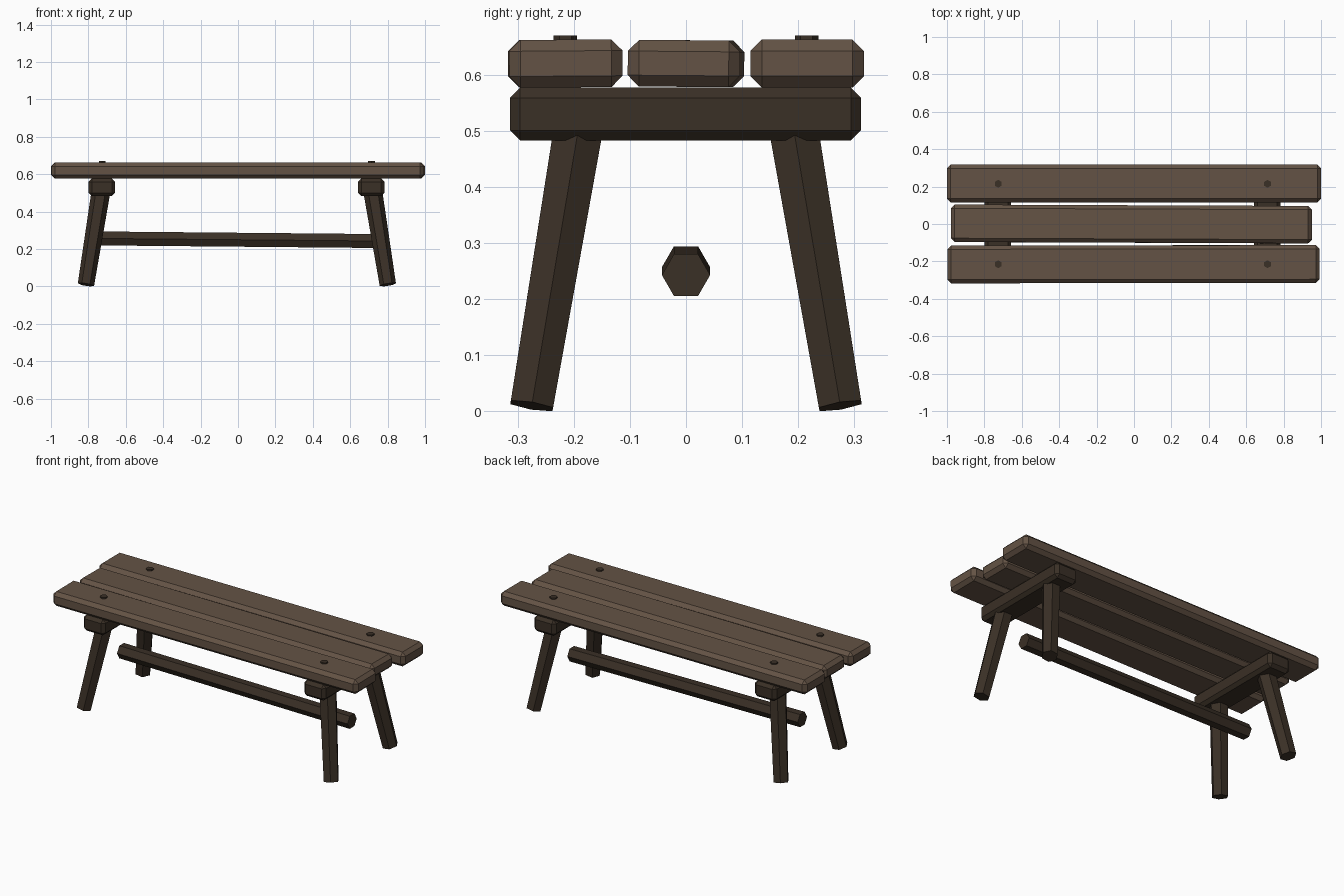
import bpy, bmesh
from mathutils import Matrix, Vector

cube = bpy.data.objects.get("Cube")
if cube:
    bpy.data.objects.remove(cube, do_unlink=True)


def material(name, color):
    mat = bpy.data.materials.new(name)
    mat.use_nodes = True
    mat.diffuse_color = (*color, 1)
    mat.node_tree.nodes["Principled BSDF"].inputs["Base Color"].default_value = (*color, 1)
    return mat


PLANK = material("seat wood", (0.127, 0.086, 0.059))
FRAME = material("dark wood", (0.042, 0.029, 0.019))


def add(name, bm, mat):
    mesh = bpy.data.meshes.new(name)
    bm.to_mesh(mesh)
    bm.free()
    mesh.materials.append(mat)
    obj = bpy.data.objects.new(name, mesh)
    bpy.context.collection.objects.link(obj)
    return obj


def timber(name, center, size, chamfer, mat, yaw=0, roll=0):
    """Squared timber with every edge chamfered once."""
    bm = bmesh.new()
    bmesh.ops.create_cube(bm, size=1)
    bmesh.ops.scale(bm, vec=size, verts=bm.verts)
    bmesh.ops.bevel(bm, geom=bm.edges[:], offset=chamfer, segments=1, affect='EDGES')
    turn = Matrix.Rotation(yaw, 4, 'Z') @ Matrix.Rotation(roll, 4, 'X')
    bm.transform(Matrix.Translation(center) @ turn)
    return add(name, bm, mat)


def hex_pole(name, start, end, r_start, r_end, corner_axis, mat):
    """Six-sided pole between two points, with corners facing corner_axis."""
    start, end = Vector(start), Vector(end)
    axis = end - start
    z = axis.normalized()
    y = Vector(corner_axis)
    y = (y - z * y.dot(z)).normalized()
    frame = Matrix((y.cross(z), y, z)).transposed().to_4x4()
    bm = bmesh.new()
    bmesh.ops.create_cone(bm, cap_ends=True, segments=6, radius1=r_start,
                          radius2=r_end, depth=axis.length)
    bm.transform(Matrix.Translation((start + end) / 2) @ frame)
    return add(name, bm, mat)


# Seat planks, the middle one shorter and slightly crooked
timber("front_plank", (-0.003, -0.215, 0.62), (1.99, 0.202, 0.085), 0.02, PLANK, 0.001, 0.008)
timber("middle_plank", (-0.014, 0, 0.62), (1.93, 0.2, 0.083), 0.02, PLANK, -0.004, -0.008)
timber("back_plank", (0, 0.216, 0.62), (2.0, 0.202, 0.085), 0.02, PLANK)

# Each end: crossbeam, a pair of splayed legs and a pair of pegs
for end, sx in (("right", -1), ("left", 1)):
    cx = sx * 0.72 - 0.008
    timber(end + "_crossbeam", (cx, -0.001, 0.53), (0.142, 0.626, 0.094), 0.018, FRAME)
    for side, sy in (("front", -1), ("back", 1)):
        hex_pole(f"{side}_{end}_leg",
                 (sx * 0.807 - 0.006, sy * 0.275, 0.01),
                 (sx * 0.72 - 0.006, sy * 0.184, 0.55),
                 0.044, 0.051, (1, 0, 0), FRAME)
        hex_pole(f"{side}_{end}_peg", (cx + 0.002, sy * 0.215, 0.55),
                 (cx + 0.002, sy * 0.215, 0.67), 0.021, 0.021, (0, 1, 0), FRAME)

# Long stretcher between the leg pairs
hex_pole("stretcher", (-0.76, 0, 0.257), (0.745, 0, 0.243), 0.043, 0.043, (0, 1, 0), FRAME)
